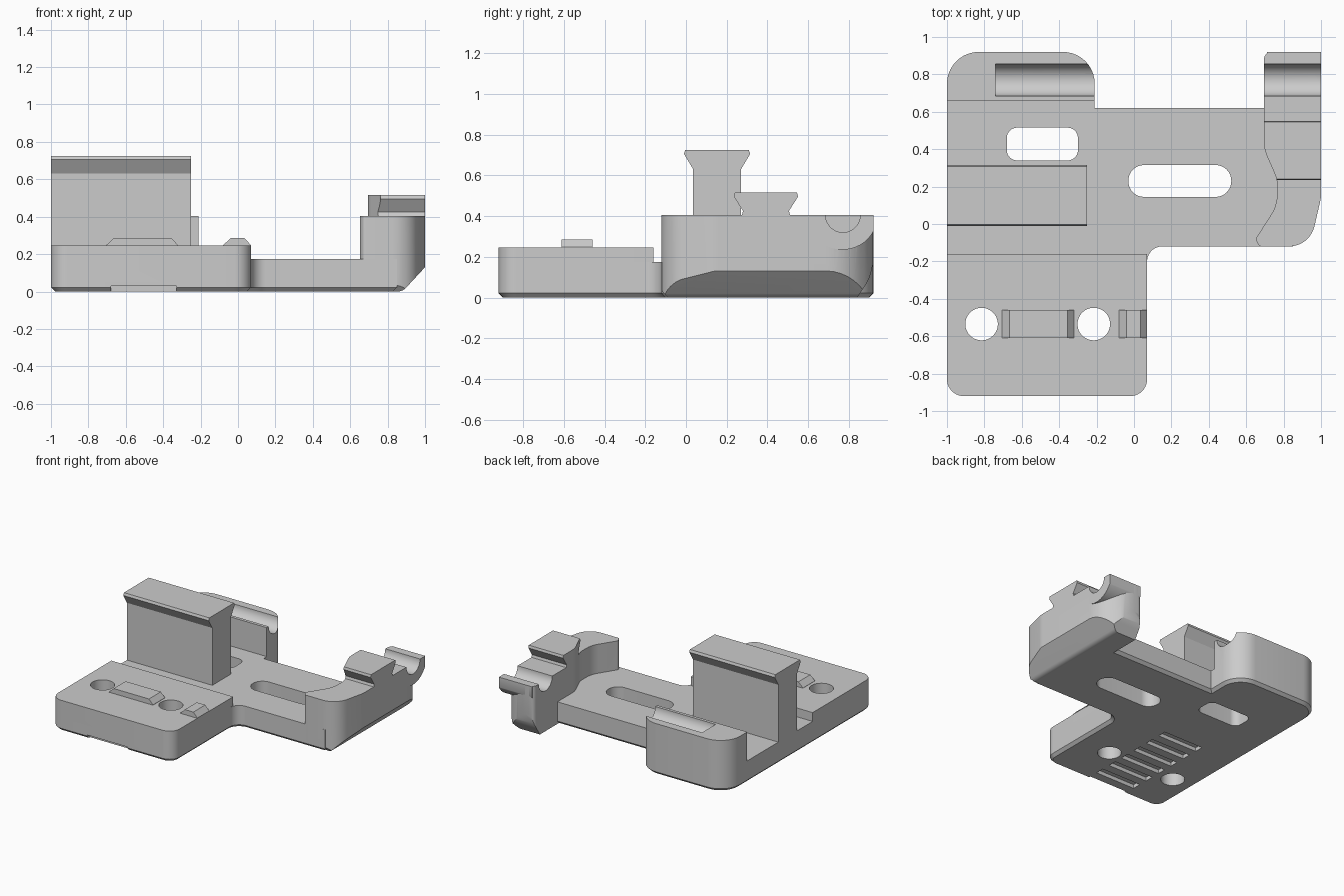
import bpy, bmesh
from math import pi, tan, radians
from mathutils import Vector, Matrix

if "Cube" in bpy.data.objects:
    bpy.data.objects.remove(bpy.data.objects["Cube"])

grey = bpy.data.materials.new("plain_grey")
grey.use_nodes = True
grey.diffuse_color = (0.6, 0.6, 0.6, 1)
grey.node_tree.nodes["Principled BSDF"].inputs["Base Color"].default_value = grey.diffuse_color


def rounded(corners, steps=10):
    """Outline from (x, y, radius) corners."""
    out = []
    for i, (x, y, r) in enumerate(corners):
        p = Vector((x, y))
        if r == 0:
            out.append(p)
            continue
        a = (Vector(corners[i - 1][:2]) - p).normalized()
        b = (Vector(corners[(i + 1) % len(corners)][:2]) - p).normalized()
        reach = r / tan(a.angle(b) / 2)
        centre = p + (a + b).normalized() * Vector((r, reach)).length
        u, v = p + a * reach - centre, p + b * reach - centre
        sweep = u.angle_signed(v)
        for k in range(steps + 1):
            out.append(centre + Matrix.Rotation(-sweep * k / steps, 2) @ u)
    return out


def new_object(name, bm):
    bmesh.ops.recalc_face_normals(bm, faces=bm.faces)
    mesh = bpy.data.meshes.new(name)
    bm.to_mesh(mesh)
    bm.free()
    mesh.materials.append(grey)
    ob = bpy.data.objects.new(name, mesh)
    bpy.context.collection.objects.link(ob)
    return ob


def prism(name, outline, lo, hi, axis="z", chamfer=0):
    """Extrude an outline along an axis, optionally chamfering its lower rim."""
    place = {"z": lambda a, b, c: (a, b, c),
             "x": lambda a, b, c: (c, a, b),
             "y": lambda a, b, c: (a, c, b)}[axis]
    bm = bmesh.new()
    rings = [[bm.verts.new(place(p[0], p[1], h)) for p in outline] for h in (lo, hi)]
    bottom = bm.faces.new(rings[0])
    bm.faces.new(rings[1])
    for i in range(len(outline)):
        bm.faces.new((rings[0][i - 1], rings[0][i], rings[1][i], rings[1][i - 1]))
    if chamfer:
        bmesh.ops.recalc_face_normals(bm, faces=bm.faces)
        bmesh.ops.bevel(bm, geom=list(bottom.edges), offset=chamfer, segments=1,
                        affect="EDGES", clamp_overlap=False)
    return new_object(name, bm)


def slot(name, x0, x1, y0, y1, lo, hi, r):
    return prism(name, rounded([(x0, y0, r), (x1, y0, r), (x1, y1, r), (x0, y1, r)]), lo, hi)


def tube(name, x0, x1, y, z, r, turn=(pi / 2, "Y")):
    """Closed cylinder, lying along x unless stood upright."""
    bm = bmesh.new()
    bmesh.ops.create_cone(bm, cap_ends=True, segments=48, radius1=r, radius2=r, depth=x1 - x0,
                          matrix=Matrix.Translation(((x0 + x1) / 2, y, z)) @ Matrix.Rotation(turn[0], 4, turn[1]))
    return new_object(name, bm)


def screw_holes():
    """Upright cutters for the two screw holes."""
    return [tube("hole_cutter", x - 1, x + 1, -0.535, 0, 0.087, (0, "Z")) for x in (-0.815, -0.215)]


def combine(target, operation, tools):
    """Apply a boolean with each tool, then discard the tool."""
    for tool in tools:
        mod = target.modifiers.new("bool", "BOOLEAN")
        mod.operation, mod.object, mod.solver = operation, tool, "EXACT"
        dg = bpy.context.evaluated_depsgraph_get()
        mesh = bpy.data.meshes.new_from_object(target.evaluated_get(dg))
        target.modifiers.clear()
        target.data = mesh
        bpy.data.objects.remove(tool)


# Base plate with slots, screw holes and underside ribs
base = prism("base_plate", rounded([
    (-1, -0.92, 0.09), (0.07, -0.92, 0.09), (0.07, -0.12, 0.08), (0.85, -0.12, 0),
    (0.85, 0.62, 0), (-0.21, 0.62, 0), (-0.21, 0.92, 0.17), (-1, 0.92, 0.17)]),
    0, 0.175, chamfer=0.022)
cutters = [slot("window", -0.68, -0.30, 0.34, 0.515, -1, 1, 0.055),
           slot("long_slot", -0.03, 0.52, 0.145, 0.315, -1, 1, 0.083)] + screw_holes()
for i in range(7):
    y = -0.92 + 0.14 * i
    cutters.append(slot("rib_gap", -0.68, -0.33, y - 0.035, y + 0.035, -0.1, 0.03, 0))
combine(base, "DIFFERENCE", cutters)

# Raised front pad
pad = prism("front_pad", rounded([
    (-1, -0.92, 0.09), (0.07, -0.92, 0.09), (0.07, -0.16, 0), (-1, -0.16, 0)]), 0.175, 0.245)
combine(pad, "DIFFERENCE", screw_holes())

# Rear block with its cable channel
block = prism("rear_block", rounded([
    (-1, 0.66, 0), (-0.21, 0.66, 0), (-0.21, 0.92, 0.17), (-1, 0.92, 0.17)]), 0.175, 0.405)
combine(block, "DIFFERENCE", [tube("channel_cutter", -0.74, 0, 0.77, 0.405, 0.085)])

# Locating bumps with sloped ends
bumps = []
for name, x0, x1 in (("long_bump", -0.705, -0.32), ("short_bump", -0.08, 0.07)):
    bumps.append(prism(name, [(x0, 0.24), (x0, 0.247), (x0 + 0.04, 0.285),
                              (x1 - 0.035, 0.285), (x1, 0.247), (x1, 0.24)], -0.61, -0.46, "y"))

# Tall flared rail
rail = prism("tall_rail", [
    (0.035, 0.17), (0.27, 0.17), (0.27, 0.63), (0.315, 0.705), (0.308, 0.725),
    (-0.003, 0.725), (-0.01, 0.705), (0.035, 0.63)], -1, -0.25, "x")

# Side tower: rounded plan trimmed by its curved underside
inner_curve = [(0.695, 0.92, 0.04), (0.695, 0.40, 0.2), (0.765, 0.24, 0.15), (0.765, 0.10, 0.2),
               (0.65, -0.08, 0.02), (0.67, -0.12, 0.02), (0.94, -0.12, 0.14), (1, 0.14, 0.16)]
plan = rounded(inner_curve + [(1, 0.92, 0.23)])
tower = prism("side_tower", plan, 0, 0.405)
under_x = prism("under_x", rounded([
    (0.5, 0, 0), (0.88, 0, 0.06), (1, 0.13, 0.08), (1.1, 0.3, 0), (1.1, 0.6, 0), (0.5, 0.6, 0)]), -1, 1, "y")
under_y = prism("under_y", rounded([
    (-0.09, 0, 0), (0.84, 0, 0), (0.90, 0.09, 0.2), (0.95, 0.3, 0),
    (0.95, 0.6, 0), (-0.15, 0.6, 0), (-0.15, 0.07, 0)]), 0.4, 1.2, "x")
combine(tower, "INTERSECT", [under_x, under_y])

# Half-round channel lip standing out of the tower's rounded rear corner
lip = tube("channel_lip", 0.71, 1, 0.77, 0.405, 0.17)
combine(lip, "INTERSECT", [slot("lip_trim", 0.6, 1.1, 0.5, 0.92, 0, 0.405, 0)])
for part in (tower, lip):
    combine(part, "DIFFERENCE", [tube("channel_cutter", 0.6, 1.1, 0.77, 0.405, 0.085)])

# Dovetail on the side tower, following the tower's inner curve
dovetail = prism("side_dovetail", [
    (0.27, 0.39), (0.515, 0.39), (0.505, 0.425), (0.55, 0.495), (0.545, 0.515),
    (0.24, 0.515), (0.235, 0.495), (0.28, 0.425)], 0.6, 1, "x")
combine(dovetail, "INTERSECT", [prism("plan_trim", plan, 0.2, 0.8)])

# Smooth the rounded walls, keep the corners crisp
bpy.ops.object.select_all(action="DESELECT")
for ob in [base, pad, block, rail, tower, lip, dovetail] + bumps:
    ob.select_set(True)
    bpy.context.view_layer.objects.active = ob
bpy.ops.object.shade_smooth_by_angle(angle=radians(30))
